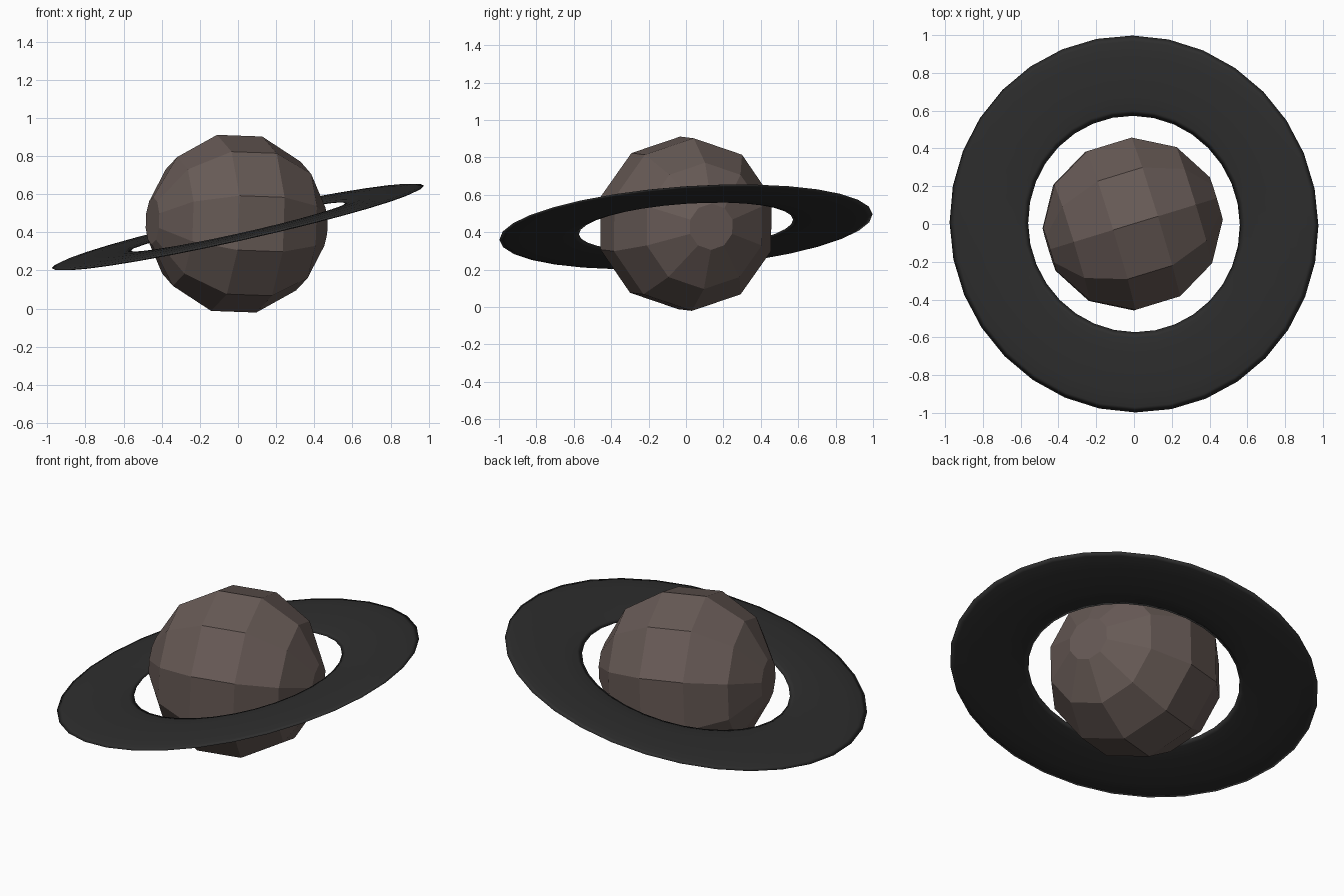
import bpy
import bmesh
from math import radians, sin, cos, pi, atan
from mathutils import Vector, Matrix

cube = bpy.data.objects.get("Cube")
if cube:
    bpy.data.objects.remove(cube, do_unlink=True)


def make_material(name, rgb):
    mat = bpy.data.materials.new(name)
    mat.use_nodes = True
    color = (*rgb, 1.0)
    mat.diffuse_color = color
    bsdf = mat.node_tree.nodes["Principled BSDF"]
    bsdf.inputs["Base Color"].default_value = color
    bsdf.inputs["Roughness"].default_value = 0.8
    return mat


def lathe(name, rings, segments, mat, caps=False, smooth=False):
    """Join (radius, height) rings around local z; capped, or closed to a loop."""
    bm = bmesh.new()
    loops = []
    for radius, height in rings:
        loops.append([bm.verts.new((radius * cos(2 * pi * i / segments),
                                    radius * sin(2 * pi * i / segments), height))
                      for i in range(segments)])
    pairs = list(zip(loops, loops[1:]))
    if not caps:
        pairs.append((loops[-1], loops[0]))
    for low, high in pairs:
        for i in range(segments):
            j = (i + 1) % segments
            bm.faces.new((low[i], low[j], high[j], high[i]))
    if caps:
        bm.faces.new(loops[0])
        bm.faces.new(loops[-1])
    bmesh.ops.recalc_face_normals(bm, faces=bm.faces)
    for face in bm.faces:
        face.smooth = smooth
    mesh = bpy.data.meshes.new(name)
    bm.to_mesh(mesh)
    bm.free()
    mesh.materials.append(mat)
    obj = bpy.data.objects.new(name, mesh)
    bpy.context.collection.objects.link(obj)
    return obj


brown = make_material("dusty brown", (0.135, 0.102, 0.092))
charcoal = make_material("charcoal", (0.027, 0.027, 0.027))

# Faceted globe: ten sides, rings every 30 degrees, flat caps on a sideways axis
R = 0.478
globe_rings = [(R * sin(radians(a)), R * cos(radians(a))) for a in range(165, 0, -30)]
planet = lathe("planet", globe_rings, 10, brown, caps=True)
planet.matrix_world = (Matrix.Translation((-0.007, 0, 0.445))
                       @ Matrix.Rotation(radians(17), 4, 'Z')
                       @ Matrix.Rotation(radians(2), 4, 'Y')
                       @ Matrix.Rotation(radians(90), 4, 'Y'))

# Wide flattened ring, tilted up towards the left and back
steps = 12
section = [(0.787 + 0.213 * cos(2 * pi * k / steps), 0.014 * sin(2 * pi * k / steps))
           for k in range(steps)]
ring = lathe("ring", section, 32, charcoal, smooth=True)
tilt = Vector((0, 0, 1)).rotation_difference(Vector((-0.222, -0.07, 1)))
ring.matrix_world = Matrix.Translation((0, 0, 0.428)) @ tilt.to_matrix().to_4x4()
